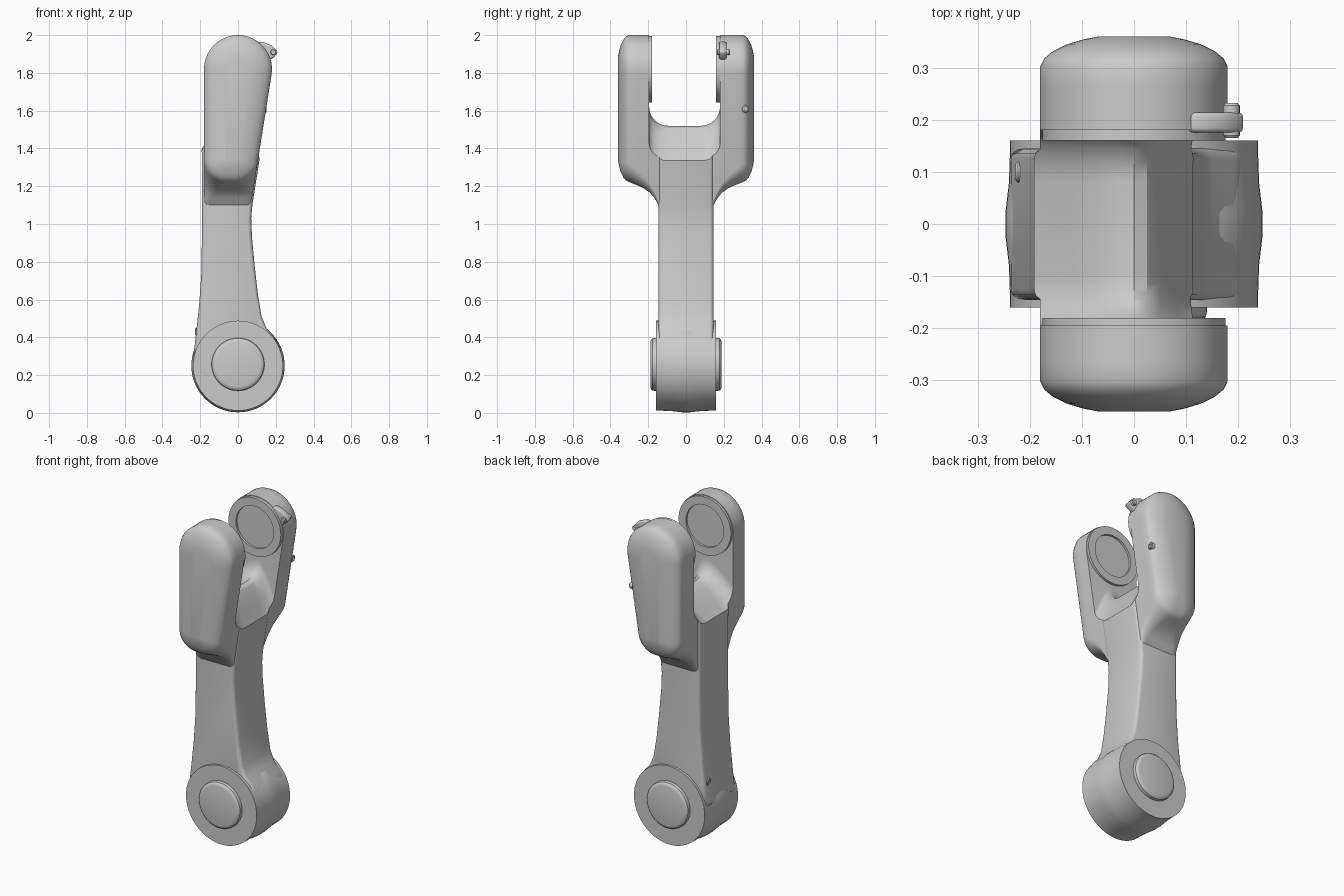
import bpy, bmesh, math
from math import sin, cos, radians

if "Cube" in bpy.data.objects:
    bpy.data.objects.remove(bpy.data.objects["Cube"])


def loft(name, rings):
    """Skin a list of equal-length point rings and cap both ends."""
    bm = bmesh.new()
    vs = [[bm.verts.new(p) for p in r] for r in rings]
    n = len(rings[0])
    for a, b in zip(vs, vs[1:]):
        for i in range(n):
            j = (i + 1) % n
            bm.faces.new((a[i], a[j], b[j], b[i]))
    bm.faces.new(vs[0])
    bm.faces.new(vs[-1])
    bmesh.ops.recalc_face_normals(bm, faces=bm.faces)
    me = bpy.data.meshes.new(name)
    bm.to_mesh(me)
    bm.free()
    ob = bpy.data.objects.new(name, me)
    bpy.context.collection.objects.link(ob)
    return ob


def finish(ob, bevel=0, cutter=None, angle=32):
    """Apply bevel and cut, then smooth shade."""
    bpy.ops.object.select_all(action='DESELECT')
    bpy.context.view_layer.objects.active = ob
    ob.select_set(True)
    if bevel:
        m = ob.modifiers.new("bevel", 'BEVEL')
        m.width, m.segments, m.limit_method = bevel, 3, 'ANGLE'
        m.angle_limit = radians(40)
        bpy.ops.object.modifier_apply(modifier=m.name)
    if cutter:
        m = ob.modifiers.new("cut", 'BOOLEAN')
        m.object, m.operation, m.solver = cutter, 'DIFFERENCE', 'EXACT'
        bpy.ops.object.modifier_apply(modifier=m.name)
    bpy.ops.object.shade_smooth_by_angle(angle=radians(angle))
    return ob


def turned(name, profile, cz, n=64):
    """Round part about a y-parallel axis at x = 0; profile is (radius, y)."""
    return finish(loft(name, [[(r * cos(2 * math.pi * i / n), y, cz + r * sin(2 * math.pi * i / n))
                               for i in range(n)] for r, y in profile]))


def arc(cx, cz, r, a0, a1, n):
    return [(cx + r * cos(radians(a0 + (a1 - a0) * i / n)),
             cz + r * sin(radians(a0 + (a1 - a0) * i / n))) for i in range(n + 1)]


# Fork arm outline: round top, straight left side, tapered right side
TILT = 9


def arm_outline(zb, r, inset):
    t = radians(TILT)
    cz = zb + r
    cx = (0.18 - r + (cz - 1.82) * sin(t)) / cos(t)
    return (arc(0, 1.82, 0.18 - inset, -TILT, 180, 28)
            + arc(-0.18 + r, cz, r - inset, 180, 270, 10)
            + arc(cx, cz, r - inset, 270, 360 - TILT, 10))


# Saddle cutter: U-shaped gap whose floor falls away on both sides
def saddle_ring(x, f):
    y0, y1, r = -0.195, 0.18, 0.10
    pts = [(y0, 2.2)] + arc(y0 + r, f + r, r, 180, 270, 8) \
        + arc(y1 - r, f + r, r, 270, 360, 8) + [(y1, 2.2)]
    return [(x, y, z) for y, z in pts]


floor = [(-0.30, 1.30), (-0.19, 1.385), (-0.13, 1.44), (-0.07, 1.49), (-0.03, 1.512),
         (0.0, 1.52), (0.025, 1.51), (0.05, 1.475), (0.08, 1.41), (0.11, 1.34), (0.30, 1.0)]
cutter = loft("saddle_cutter", [saddle_ring(x, f) for x, f in floor])
cutter.hide_render = True

# Shank
shank_profile = [(-0.187, 1.60), (-0.192, 1.40), (-0.19, 1.0), (-0.194, 0.74), (-0.205, 0.58),
                 (-0.22, 0.44), (-0.236, 0.30), (-0.15, 0.15), (0.15, 0.15), (0.22, 0.34),
                 (0.19, 0.405), (0.15, 0.45), (0.125, 0.51), (0.105, 0.63), (0.088, 0.78),
                 (0.074, 0.93), (0.07, 1.03), (0.076, 1.10), (0.112, 1.33), (0.15, 1.60)]
shank = loft("shank", [[(x, y, z) for x, z in shank_profile] for y in (-0.146, 0.146)])
finish(shank, 0.02, cutter)

# Fork arms: flare out of the shank and end in a domed cap
# (y, bottom z, corner radius, inset)
sections = [(0.11, 1.06, 0.03, 0), (0.146, 1.10, 0.03, 0), (0.165, 1.135, 0.04, 0),
            (0.19, 1.165, 0.06, 0), (0.225, 1.19, 0.08, 0), (0.265, 1.208, 0.10, 0),
            (0.302, 1.222, 0.12, 0), (0.318, 1.222, 0.12, 0.008), (0.332, 1.222, 0.12, 0.025),
            (0.345, 1.222, 0.12, 0.052), (0.354, 1.222, 0.12, 0.082), (0.36, 1.222, 0.12, 0.112)]
for side, s in (("front", -1), ("back", 1)):
    arm = loft(side + "_fork_arm", [[(x, s * y, z) for x, z in arm_outline(zb, r, i)]
                                    for y, zb, r, i in sections])
    finish(arm, 0, cutter)

# Bearing rings on the inner faces
for side, s, y in (("front", -1, 0.18), ("back", 1, 0.16)):
    turned(side + "_bearing_ring", [(0.176, s * 0.26), (0.176, s * y), (0.127, s * y),
                                    (0.127, s * (y + 0.013))], 1.82)

# Lower eye and its pin
half = [(0.238, 0.16), (0.238, 0.14), (0.24, 0.08), (0.247, 0.02)]
turned("lower_eye", half + [(r, -y) for r, y in reversed(half)], 0.25)
pin = [(0.118, 0.189), (0.13, 0.186), (0.138, 0.178), (0.14, 0.168)]
turned("lower_pin", pin + [(r, -y) for r, y in reversed(pin)], 0.257)

# Small latch near the top of the back arm
latch_profile = [(0.09, 1.96), (0.13, 1.965), (0.18, 1.945), (0.212, 1.91),
                 (0.19, 1.882), (0.15, 1.86), (0.10, 1.88)]
latch = loft("latch", [[(x, y, z) for x, z in latch_profile] for y in (0.176, 0.214)])
finish(latch, 0.008)
knob = turned("latch_knob", [(0.012, 0.165), (0.016, 0.17), (0.016, 0.227), (0.012, 0.232)], 0, 20)
knob.location = (0.187, 0, 1.91)

# Small round fittings on the sides
for name, loc in (("arm_fitting", (0.14, 0.315, 1.61)), ("eye_fitting", (-0.215, 0.10, 0.43))):
    f = turned(name, [(0.02, -0.012), (0.02, 0.008), (0.016, 0.012),
                      (0.010, 0.012), (0.010, 0.004)], 0, 20)
    f.rotation_euler = (0, 0, radians(-90 if loc[0] > 0 else 90))
    f.location = loc

bpy.data.objects.remove(cutter, do_unlink=True)
